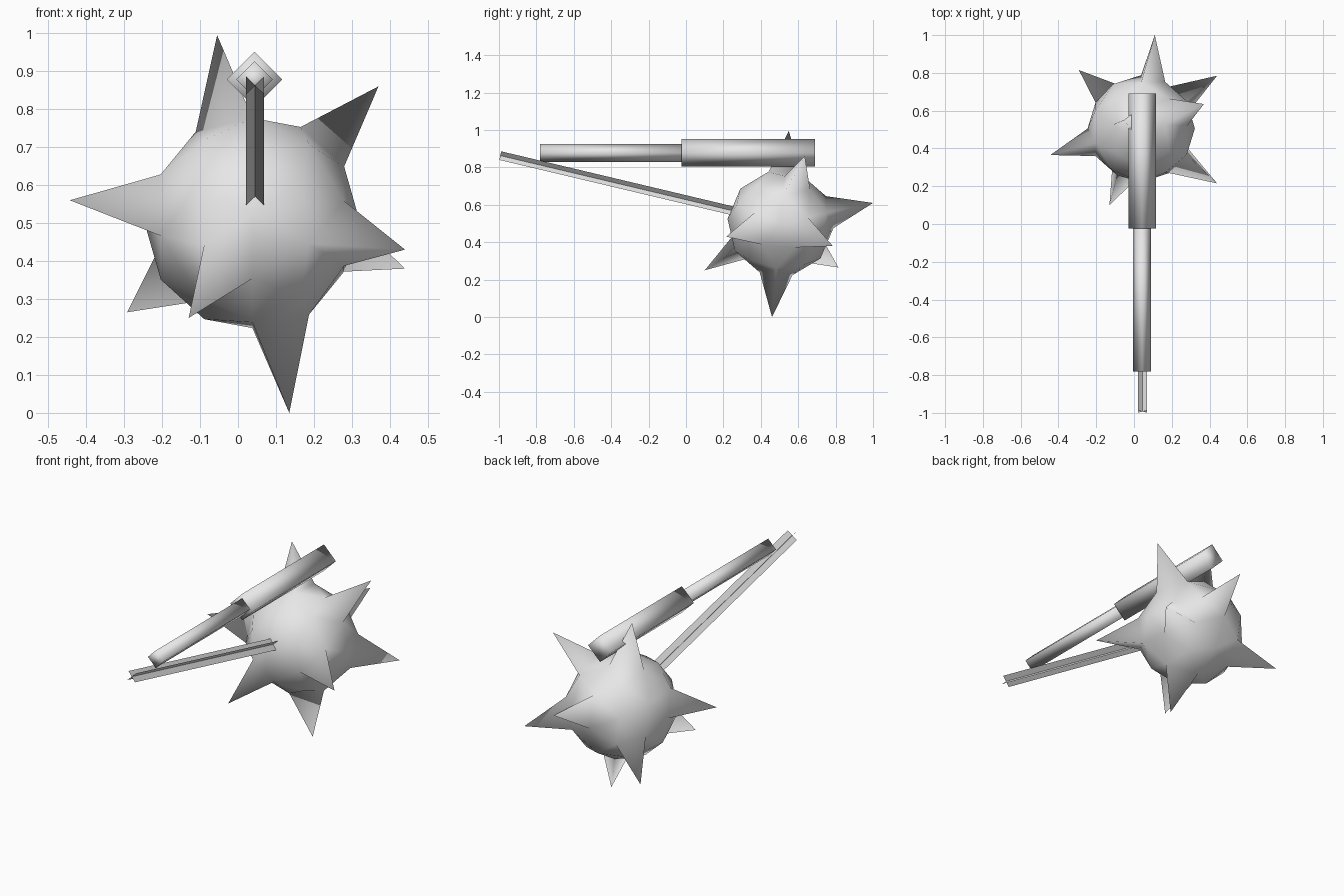
import bpy, bmesh, math
from mathutils import Matrix, Vector

cube = bpy.data.objects.get("Cube")
if cube:
    bpy.data.objects.remove(cube, do_unlink=True)

# Single plain grey
grey = bpy.data.materials.new("grey")
grey.use_nodes = True
colour = (0.8, 0.8, 0.8, 1.0)
grey.diffuse_color = colour
grey.node_tree.nodes["Principled BSDF"].inputs["Base Color"].default_value = colour


def add_object(name, bm, smooth=True):
    mesh = bpy.data.meshes.new(name)
    for f in bm.faces:
        f.smooth = smooth
    bm.to_mesh(mesh)
    bm.free()
    mesh.materials.append(grey)
    obj = bpy.data.objects.new(name, mesh)
    bpy.context.collection.objects.link(obj)
    return obj


# Spiked ball: low-poly sphere with nine of its triangles drawn out to points
CENTRE = Vector((0.038, 0.505, 0.5))
RADIUS = 0.284
TIPS = [
    (-0.055, 0.55, 0.995), (0.37, 0.635, 0.86), (-0.443, 0.365, 0.56),
    (0.44, 0.215, 0.43), (0.44, 0.785, 0.38), (-0.292, 0.815, 0.265),
    (-0.13, 0.10, 0.25), (0.135, 0.46, 0.0), (0.11, 1.0, 0.61),
]
bm = bmesh.new()
bmesh.ops.create_icosphere(bm, subdivisions=2, radius=RADIUS)
# Lay the sphere's pole along x and roll it about that axis
roll = math.radians(13)
c, s = math.cos(roll), math.sin(roll)
turn = Matrix(((0, 0, 1), (c, -s, 0), (s, c, 0)))
for v in bm.verts:
    v.co = turn @ v.co + CENTRE


def face_towards(tip):
    aim = (Vector(tip) - CENTRE).normalized()
    return max(bm.faces, key=lambda f: (f.calc_center_median() - CENTRE).normalized().dot(aim))


bases = [face_towards(t) for t in TIPS]
for face, tip in zip(bases, TIPS):
    peak = bmesh.ops.poke(bm, faces=[face])["verts"][0]
    peak.co = tip
bm.normal_update()
add_object("spiked_ball", bm)


# Handle: two square bars set on edge, lying along y
def square_bar(name, y0, y1, radius):
    bm = bmesh.new()
    place = Matrix.Translation((0.043, (y0 + y1) / 2, 0.878)) @ Matrix.Rotation(math.pi / 2, 4, 'X')
    bmesh.ops.create_cone(bm, cap_ends=True, segments=4, radius1=radius, radius2=radius,
                          depth=y1 - y0, matrix=place)
    # Stand the square on its corner
    corners = [v.co for v in bm.verts]
    if max(p.z for p in corners) - 0.878 < radius * 0.9:
        bmesh.ops.rotate(bm, verts=bm.verts, cent=(0.043, 0, 0.878),
                         matrix=Matrix.Rotation(math.pi / 4, 3, 'Y'))
    add_object(name, bm)


square_bar("handle_grip", -0.025, 0.69, 0.073)
square_bar("handle_shaft", -0.78, -0.025, 0.048)

# Chain: two flat strips crossing at right angles, from handle tip to ball
start, end = Vector((0.045, -0.993, 0.863)), Vector((0.045, 0.25, 0.568))
axis = (end - start).normalized()
side = Vector((1, 0, 0))
up = side.cross(axis)
bm = bmesh.new()
for sign in (1, -1):
    half = 0.0235 * (side + sign * up)
    bm.faces.new([bm.verts.new(p) for p in (start - half, start + half, end + half, end - half)])
add_object("chain_strips", bm, smooth=False)
